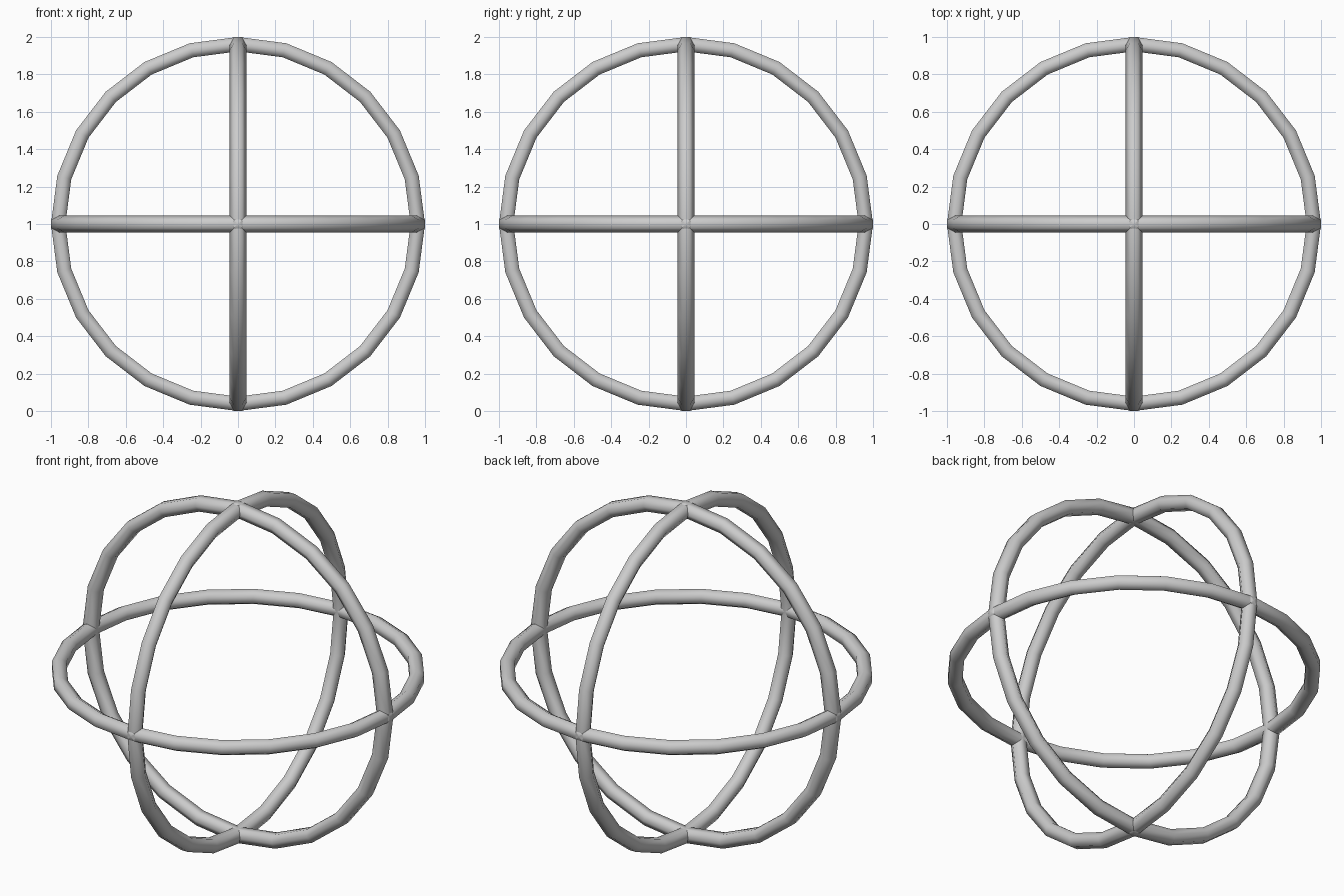
import bpy
from math import sin, cos, pi

if "Cube" in bpy.data.objects:
    bpy.data.objects.remove(bpy.data.objects["Cube"])

SEGS, SIDES = 24, 6           # segments around the ring, sides of the tube
TUBE = 0.0445
RADIUS = 1 - TUBE * cos(pi / 6)


def ring(name, rotation):
    # hexagonal tube with a flat side facing outward, swept round a circle
    verts, faces = [], []
    for i in range(SEGS):
        a = 2 * pi * i / SEGS
        for j in range(SIDES):
            b = 2 * pi * (j + 0.5) / SIDES
            d = RADIUS + TUBE * cos(b)
            verts.append((d * cos(a), d * sin(a), TUBE * sin(b)))
            i2, j2 = (i + 1) % SEGS, (j + 1) % SIDES
            faces.append((i * SIDES + j, i2 * SIDES + j,
                          i2 * SIDES + j2, i * SIDES + j2))
    mesh = bpy.data.meshes.new(name)
    mesh.from_pydata(verts, [], faces)
    mesh.shade_smooth()
    obj = bpy.data.objects.new(name, mesh)
    obj.location = (0, 0, 1)
    obj.rotation_euler = rotation
    bpy.context.collection.objects.link(obj)


# three rings at right angles
ring("horizontal_ring", (0, 0, 0))
ring("front_ring", (pi / 2, 0, 0))
ring("side_ring", (0, pi / 2, 0))
